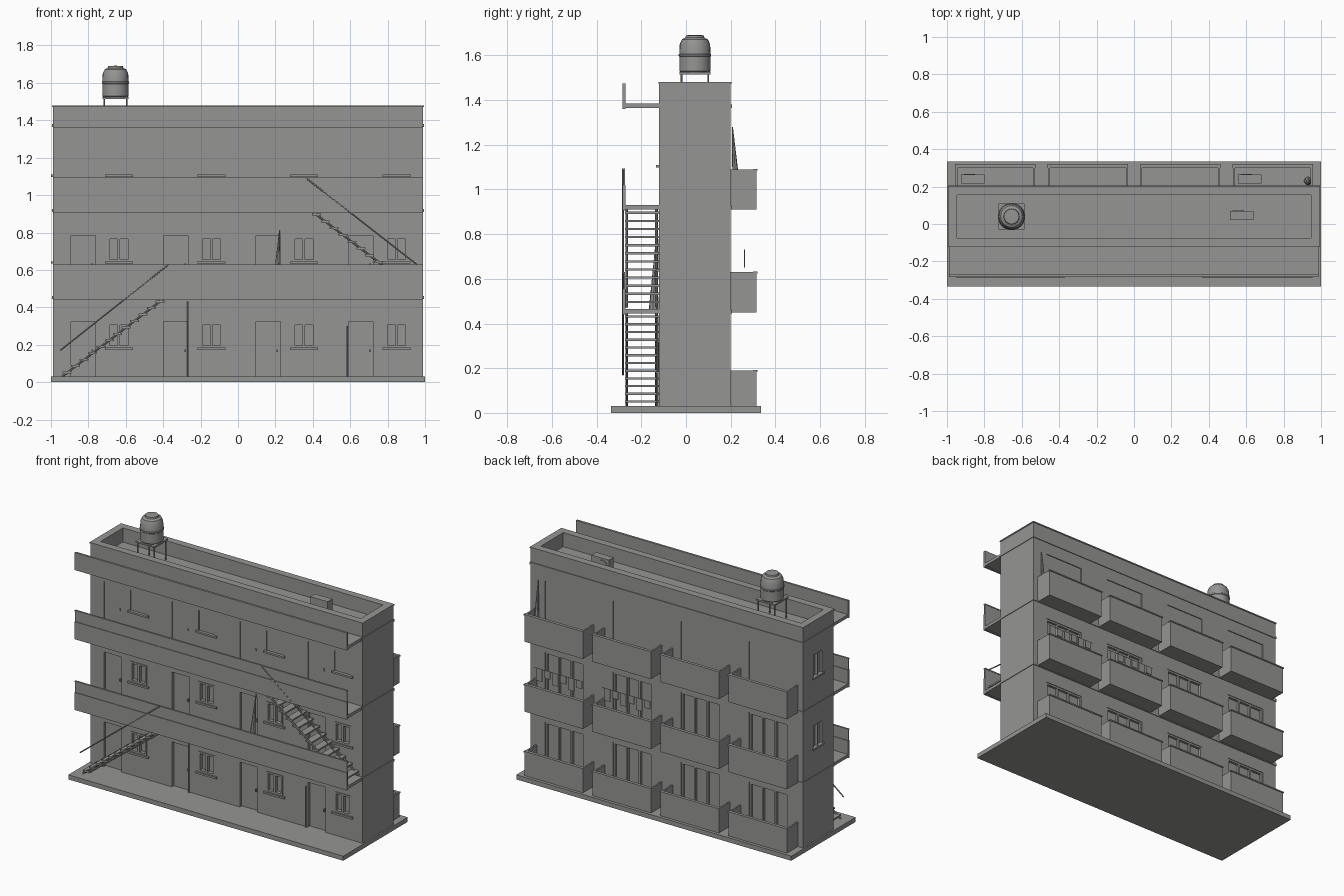
import bpy, bmesh
from mathutils import Vector, Matrix

old = bpy.data.objects.get("Cube")
if old:
    bpy.data.objects.remove(old, do_unlink=True)

grey = bpy.data.materials.new("concrete_grey")
grey.use_nodes = True
colour = (0.3, 0.3, 0.295, 1)
grey.diffuse_color = colour
grey.node_tree.nodes["Principled BSDF"].inputs["Base Color"].default_value = colour

HALF = 0.99            # half the building length
FRONT, BACK = -0.12, 0.2
EDGE = -0.28           # outer edge of the walkways
GROUND = 0.03
LEVELS = (0, 0.46, 0.925)
BAYS = [-0.742, -0.247, 0.247, 0.742]


def finish(name, bm):
    mesh = bpy.data.meshes.new(name)
    bm.to_mesh(mesh)
    bm.free()
    mesh.materials.append(grey)
    obj = bpy.data.objects.new(name, mesh)
    bpy.context.collection.objects.link(obj)
    return obj


def boxes(name, spans):
    """One object from boxes, each given as x, y and z ranges."""
    bm = bmesh.new()
    for span in spans:
        size = [b - a for a, b in span]
        mid = [(a + b) / 2 for a, b in span]
        place = Matrix.Translation(mid) @ Matrix.Diagonal((*size, 1))
        bmesh.ops.create_cube(bm, size=1, matrix=place)
    return finish(name, bm)


def rods(name, ends, radius, tip=None, sides=8):
    """Straight round bars between pairs of points."""
    bm = bmesh.new()
    for start, end in ends:
        start, end = Vector(start), Vector(end)
        along = end - start
        turn = along.to_track_quat("Z", "Y").to_matrix().to_4x4()
        bmesh.ops.create_cone(bm, cap_ends=True, segments=sides, radius1=radius,
                              radius2=radius if tip is None else tip, depth=along.length,
                              matrix=Matrix.Translation((start + end) / 2) @ turn)
    return finish(name, bm)


def ring(x, y, z, wall):
    """Four walls around a rectangle."""
    (x0, x1), (y0, y1) = x, y
    return [(x, (y0, y0 + wall), z), (x, (y1 - wall, y1), z),
            ((x0, x0 + wall), (y0 + wall, y1 - wall), z),
            ((x1 - wall, x1), (y0 + wall, y1 - wall), z)]


def frame(x, y, z, wall, mullions):
    """Upright frame facing along y, with evenly spaced mullions."""
    (x0, x1), (z0, z1) = x, z
    parts = [(x, y, (z0, z0 + wall)), (x, y, (z1 - wall, z1))]
    for i in range(mullions + 2):
        left = x0 + (x1 - x0 - wall) * i / (mullions + 1)
        parts.append(((left, left + wall), y, (z0 + wall, z1 - wall)))
    return parts


# Ground slab and main block
boxes("ground_slab", [((-1, 1), (-0.335, 0.335), (0, GROUND))])
block = boxes("main_block", [((-HALF, HALF), (FRONT, BACK), (0.02, 1.385))])

# Openings, frames and sills on both long sides
holes, frames, sills, handles = [], [], [], []
for level in LEVELS:
    foot = max(level, GROUND)
    top_floor = level == LEVELS[-1]
    for bay in BAYS:
        door = (bay - 0.15, bay - 0.02)
        window = (bay + 0.045, bay + 0.165)
        glazed = (level + 0.185, level + 0.318)
        depth = 0.006 if top_floor else 0.02
        cut = (FRONT - 0.05, FRONT + depth)
        holes += [(door, cut, (foot, level + 0.325)), (window, cut, glazed)]
        sills.append(((window[0] - 0.015, window[1] + 0.015), (FRONT - 0.014, FRONT + 0.004),
                      (glazed[0] - 0.012, glazed[0])))
        handles.append(((door[1] - 0.02, door[1] - 0.012), (FRONT, FRONT + depth),
                        (level + 0.16, level + 0.175)))
        wide, tall = (bay - 0.143, bay + 0.143), (foot, level + 0.358)
        holes.append((wide, (BACK - depth, BACK + 0.05), tall))
        if not top_floor:
            frames += frame(window, (FRONT - 0.004, FRONT + depth), glazed, 0.012, 1)
            frames += frame(wide, (BACK - depth, BACK - 0.004), tall, 0.012, 2)

# Small windows on the end wall
for level in LEVELS[1:]:
    side = (0, 0.09)
    holes.append(((-HALF - 0.05, -HALF + 0.015), side, (level + 0.185, level + 0.33)))
    sills.append(((-1, -HALF + 0.004), (-0.012, 0.102), (level + 0.173, level + 0.185)))
    sills.append(((-HALF, -HALF + 0.015), (0.04, 0.05), (level + 0.185, level + 0.33)))

cutter = boxes("opening_cutter", holes)
cutter.hide_render = True
cut_mod = block.modifiers.new("openings", "BOOLEAN")
cut_mod.operation = "DIFFERENCE"
cut_mod.solver = "EXACT"
cut_mod.object = cutter
bpy.context.view_layer.objects.active = block
bpy.ops.object.modifier_apply(modifier=cut_mod.name)
bpy.data.objects.remove(cutter, do_unlink=True)
boxes("window_frames", frames)
boxes("window_sills", sills)
boxes("door_handles", handles)

# Roof parapet with cap
boxes("roof_parapet", ring((-HALF, HALF), (FRONT, BACK), (1.365, 1.472), 0.04))
boxes("parapet_cap", ring((-HALF - 0.004, HALF + 0.004), (FRONT - 0.004, BACK + 0.004),
                          (1.472, 1.48), 0.048))

# Floor bands, walkways and their railings
bands, walkways, panels = [], [], []
long = (-HALF, HALF)
for base in (0.445, 0.91, 1.365):
    bands.append(((-HALF - 0.004, HALF + 0.004), (FRONT - 0.004, BACK + 0.005), (base, base + 0.016)))
    walkways.append((long, (EDGE, FRONT), (base, base + 0.02)))
    panels.append((long, (EDGE - 0.004, EDGE + 0.01), (base - 0.005, base + 0.11)))
    if base < 1:
        panels.append((long, (EDGE, EDGE + 0.006), (base + 0.11, base + 0.178)))
        panels.append((long, (EDGE - 0.004, EDGE + 0.008), (base + 0.178, base + 0.185)))
boxes("floor_bands", bands)
boxes("walkway_slabs", walkways)
boxes("walkway_railings", panels)

# Rear balconies
balconies, caps = [], []
OUT = 0.315
for base, top in ((GROUND, 0.19), (0.45, 0.63), (0.91, 1.09)):
    for bay in BAYS:
        x0, x1 = bay - 0.213, bay + 0.213
        balconies += [((x0, x1), (BACK, OUT), (base, base + 0.018)),
                      ((x0, x1), (OUT - 0.01, OUT), (base, top)),
                      ((x0, x0 + 0.01), (BACK, OUT), (base, top)),
                      ((x1 - 0.01, x1), (BACK, OUT), (base, top))]
        caps.append(((x0 - 0.003, x1 + 0.003), (OUT - 0.015, OUT + 0.005), (top - 0.006, top + 0.002)))
boxes("balconies", balconies)
boxes("balcony_caps", caps)

# Two flights of stairs with stringers and handrails
STEPS = 12
flights = [((-0.94, GROUND), (-0.4, 0.445), (-0.95, 0.17), (-0.37, 0.63)),
           ((0.86, 0.56), (0.4, 0.91), (0.955, 0.63), (0.365, 1.09))]
treads, stringers, rails = [], [], []
for (xa, za), (xb, zb), rail_low, rail_high in flights:
    if za > LEVELS[1]:    # the upper flight starts on the walkway
        xa, za = xa + 0.11, LEVELS[1] + 0.015
    for i in range(STEPS):
        t = (i + 0.6) / STEPS
        x, z = xa + (xb - xa) * t, za + (zb - za) * t
        treads.append(((x - 0.024, x + 0.024), (EDGE + 0.008, FRONT), (z - 0.005, z + 0.005)))
    for y in (EDGE + 0.015, FRONT - 0.012):
        stringers.append(((xa, y, za), (xb, y, zb)))
    rails.append(((rail_low[0], EDGE - 0.002, rail_low[1]), (rail_high[0], EDGE - 0.002, rail_high[1])))
boxes("stair_treads", treads)
rods("stair_stringers", stringers, 0.006)
rods("stair_handrails", rails, 0.004)

# Water tank on its stand
TX, TY = -0.655, 0.04
bm = bmesh.new()
profile = [(0, 1.525), (0.066, 1.525), (0.07, 1.53), (0.07, 1.595), (0.073, 1.598), (0.073, 1.604),
           (0.07, 1.607), (0.068, 1.65), (0.058, 1.672), (0.042, 1.68), (0.04, 1.69), (0, 1.692)]
verts = [bm.verts.new((r, 0, z)) for r, z in profile]
edges = [bm.edges.new(pair) for pair in zip(verts, verts[1:])]
bmesh.ops.spin(bm, geom=verts + edges, cent=(0, 0, 0), axis=(0, 0, 1), angle=6.283185, steps=24)
bmesh.ops.remove_doubles(bm, verts=bm.verts, dist=0.0005)
bmesh.ops.recalc_face_normals(bm, faces=bm.faces)
tank = finish("water_tank", bm)
tank.location = (TX, TY, 0)
tank.select_set(True)
bpy.context.view_layer.objects.active = tank
bpy.ops.object.shade_smooth_by_angle()
tank.select_set(False)
boxes("tank_platform", [((TX - 0.07, TX + 0.07), (TY - 0.07, TY + 0.07), (1.515, 1.525))])
rods("tank_legs", [((TX + sx, TY + sy, 1.38), (TX + sx, TY + sy, 1.52))
                   for sx in (-0.06, 0.06) for sy in (-0.06, 0.06)], 0.004)

# Air conditioner units on the roof and upper balconies
units, fans = [], []
for x, y, z in ((0.575, 0.045, 1.385), (-0.862, 0.24, 0.928), (0.62, 0.24, 0.928)):
    units.append(((x - 0.063, x + 0.063), (y - 0.024, y + 0.024), (z, z + 0.085)))
    fans.append(((x - 0.018, y + 0.024, z + 0.043), (x - 0.018, y + 0.028, z + 0.043)))
boxes("cooling_units", units)
rods("cooling_fans", fans, 0.03, sides=20)

# Washing hung over the middle rear balconies
clothes, lines = [], []
for bay in BAYS[2:]:
    lines.append(((bay - 0.18, 0.262, 0.73), (bay + 0.18, 0.262, 0.73)))
    for i in range(6):
        x, drop = bay - 0.17 + i * 0.058, 0.05 + 0.03 * (i % 2)
        clothes.append(((x, x + 0.045), (0.26, 0.264), (0.73 - drop, 0.73)))
boxes("washing", clothes)
rods("washing_lines", lines, 0.002)

# Drain pipes and folded parasols
rods("drain_pipes", [((x, FRONT - 0.008, GROUND), (x, FRONT - 0.008, z))
                     for x, z in ((-0.268, 0.43), (0.583, 0.3))], 0.004)
rods("folded_parasols", [((0.2, FRONT - 0.025, LEVELS[1]), (0.222, FRONT - 0.01, 0.81)),
                         ((0.93, BACK + 0.03, LEVELS[2]), (0.93, BACK + 0.008, 1.28))], 0.022, tip=0.002)
